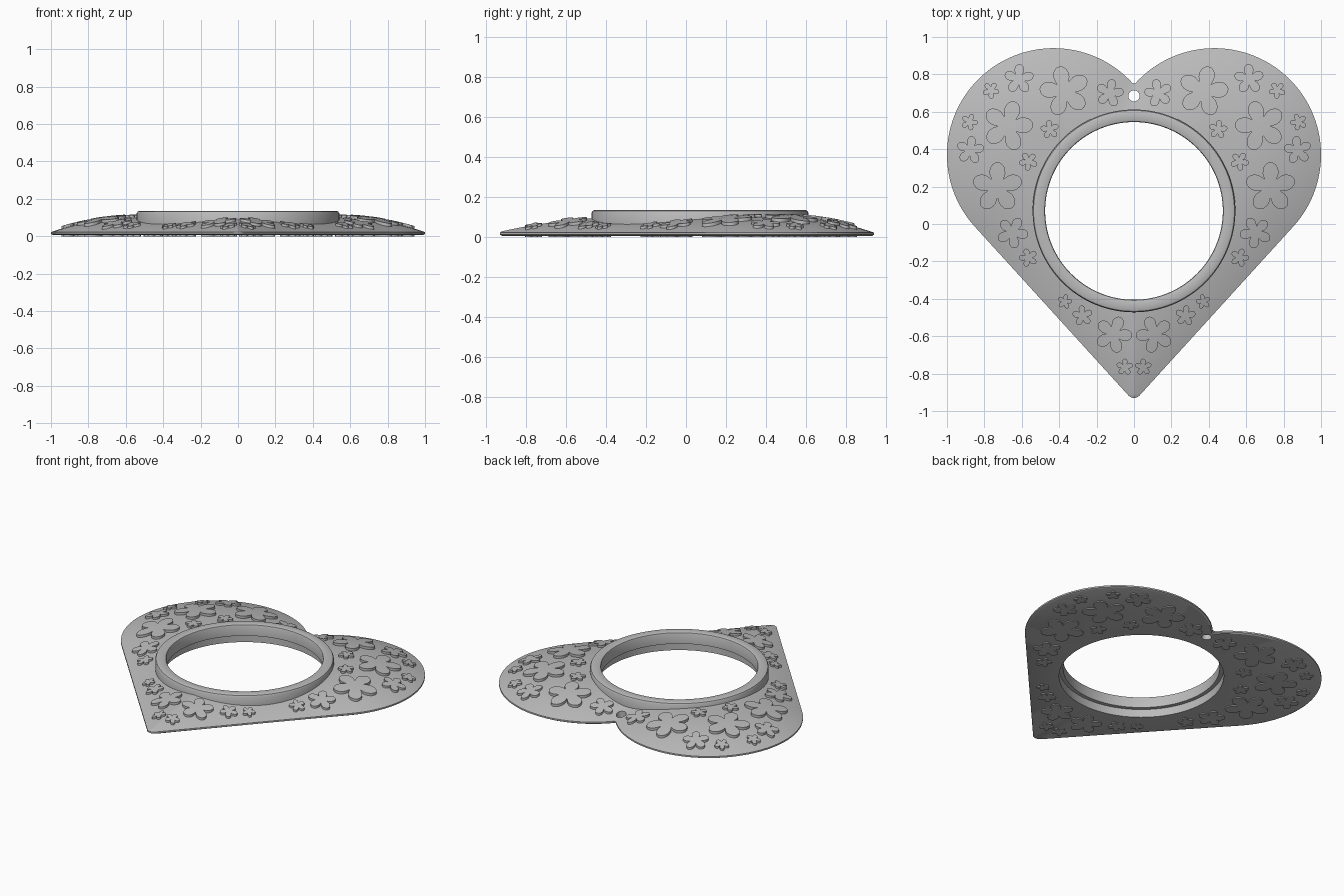
import bpy, bmesh
from math import sin, cos, pi, radians, hypot, atan2, degrees

if "Cube" in bpy.data.objects:
    bpy.data.objects.remove(bpy.data.objects["Cube"])

grey = bpy.data.materials.new("satin_grey")
grey.use_nodes = True
grey.diffuse_color = (0.5, 0.5, 0.5, 1)
grey.node_tree.nodes["Principled BSDF"].inputs["Base Color"].default_value = (0.5, 0.5, 0.5, 1)

LX, LY, LR = 0.43, 0.37, 0.57      # lobe centre and radius
TAN = radians(-42.3)               # where the lobe meets the straight side
CY = 0.07                          # centre of the round opening
NOTCH = 0.75
BASE = 0.006                       # underside of the plate


def edge_distance(x, y):
    x = abs(x)
    a = atan2(y - LY, x - LX)
    if TAN <= a <= radians(139):
        return max(0, LR - hypot(x - LX, y - LY))
    line = LR - ((x - LX) * cos(TAN) + (y - LY) * sin(TAN))
    return max(0, min(line, hypot(x, y - NOTCH)))


def dome(x, y):
    u = min(edge_distance(x, y) / 0.5, 1)
    return 0.022 + 0.08 * (1 - (1 - u) ** 2.2)


def finish(bm, name):
    bmesh.ops.recalc_face_normals(bm, faces=bm.faces)
    me = bpy.data.meshes.new(name)
    bm.to_mesh(me)
    bm.free()
    ob = bpy.data.objects.new(name, me)
    bpy.context.collection.objects.link(ob)
    me.materials.append(grey)
    return ob


def smooth(ob):
    bpy.ops.object.select_all(action="DESELECT")
    ob.select_set(True)
    bpy.context.view_layer.objects.active = ob
    bpy.ops.object.shade_smooth_by_angle(angle=radians(30))


def bridge(bm, loops, closed=False):
    """Join successive vertex loops with quads."""
    pairs = list(zip(loops, loops[1:]))
    if closed:
        pairs.append((loops[-1], loops[0]))
    for a, b in pairs:
        n = len(a)
        for i in range(n):
            j = (i + 1) % n
            bm.faces.new((a[i], a[j], b[j], b[i]))


# Heart outline: rounded tip, straight side, lobe, notch, then mirrored
def heart():
    tip = []
    for i in range(7):
        a = -pi / 2 + (TAN + pi / 2) * i / 6
        tip.append((0.04 * cos(a), -0.89 + 0.04 * sin(a)))
    lobe = []
    for i in range(73):
        a = TAN + (radians(138) - TAN) * i / 72
        lobe.append((LX + LR * cos(a), LY + LR * sin(a)))
    (x0, y0), (x1, y1) = tip[-1], lobe[0]
    side = [(x0 + (x1 - x0) * i / 24, y0 + (y1 - y0) * i / 24) for i in range(1, 24)]
    half = tip + side + lobe
    return half + [(0, NOTCH + 0.003)] + [(-x, y) for x, y in reversed(half[1:])]


# Domed heart plate, swept from the opening to the outline
outline = heart()
bm = bmesh.new()
inner_r = 0.5


def ring_loop(t, z=None, shrink=0.0):
    loop = []
    for x, y in outline:
        d = hypot(x, y - CY)
        r = inner_r + (d - inner_r) * t - shrink
        px, py = x / d * r, CY + (y - CY) / d * r
        loop.append(bm.verts.new((px, py, dome(px, py) if z is None else z)))
    return loop


steps = 14
loops = [ring_loop(0, BASE)]
loops += [ring_loop(1 - (1 - i / steps) ** 1.6) for i in range(steps)]
loops += [ring_loop(1, 0.022), ring_loop(1, 0.012), ring_loop(1, BASE, 0.012)]
bridge(bm, loops, closed=True)
plate = finish(bm, "heart_plate")

# Hanging hole near the notch
bm = bmesh.new()
bmesh.ops.create_cone(bm, cap_ends=True, segments=32, radius1=0.03, radius2=0.03, depth=0.6)
bmesh.ops.translate(bm, verts=bm.verts, vec=(0, 0.685, 0))
cutter = finish(bm, "hole_cutter")
cutter.hide_render = True
mod = plate.modifiers.new("hanging_hole", "BOOLEAN")
mod.operation = "DIFFERENCE"
mod.solver = "EXACT"
mod.object = cutter
bpy.context.view_layer.objects.active = plate
bpy.ops.object.modifier_apply(modifier=mod.name)
bpy.data.objects.remove(cutter)
smooth(plate)

# Raised collar with an inward lip around the opening
profile = [(0.475, 0.06), (0.475, 0.126), (0.478, 0.132), (0.485, 0.135),
           (0.528, 0.135), (0.537, 0.131), (0.542, 0.122), (0.542, 0.06)]
bm = bmesh.new()
N = 128
loops = [[bm.verts.new((r * cos(2 * pi * i / N), CY + r * sin(2 * pi * i / N), z))
          for i in range(N)] for r, z in profile]
bridge(bm, loops, closed=True)
smooth(finish(bm, "opening_collar"))

# Five-petalled blossoms: x, y, radius, turn in degrees; mirrored to both sides
blossoms = [
    (0.37, 0.71, 0.135, 5), (0.13, 0.70, 0.075, 30), (0.615, 0.775, 0.08, 20),
    (0.765, 0.715, 0.045, 50), (0.675, 0.525, 0.135, 34), (0.45, 0.505, 0.05, 10),
    (0.88, 0.545, 0.045, 40), (0.875, 0.395, 0.075, 25), (0.565, 0.335, 0.05, 60),
    (0.73, 0.195, 0.135, 18), (0.65, -0.045, 0.085, 45), (0.565, -0.18, 0.05, 0),
    (0.37, -0.415, 0.04, 30), (0.275, -0.49, 0.055, 12), (0.11, -0.59, 0.1, 40),
    (0.05, -0.765, 0.045, 20)]
bm = bmesh.new()
S = 60
for cx, cy, size, turn in blossoms:
    lift = 0.011 + 0.04 * size
    for side in (1, -1):
        def petal_loop(f, z=None):
            loop = []
            for i in range(S):
                a = 2 * pi * i / S
                r = f * size * (0.4 + 0.6 * abs(cos(2.5 * a)) ** 0.75)
                x = cx + r * cos(a + radians(turn))
                y = cy + r * sin(a + radians(turn))
                loop.append(bm.verts.new((side * x, y, dome(x, y) + lift if z is None else z)))
            return loop
        loops = [petal_loop(1, 0), petal_loop(1), petal_loop(0.7), petal_loop(0.35)]
        bridge(bm, loops)
        bm.faces.new(loops[0])
        bm.faces.new(loops[-1])
smooth(finish(bm, "blossoms"))
